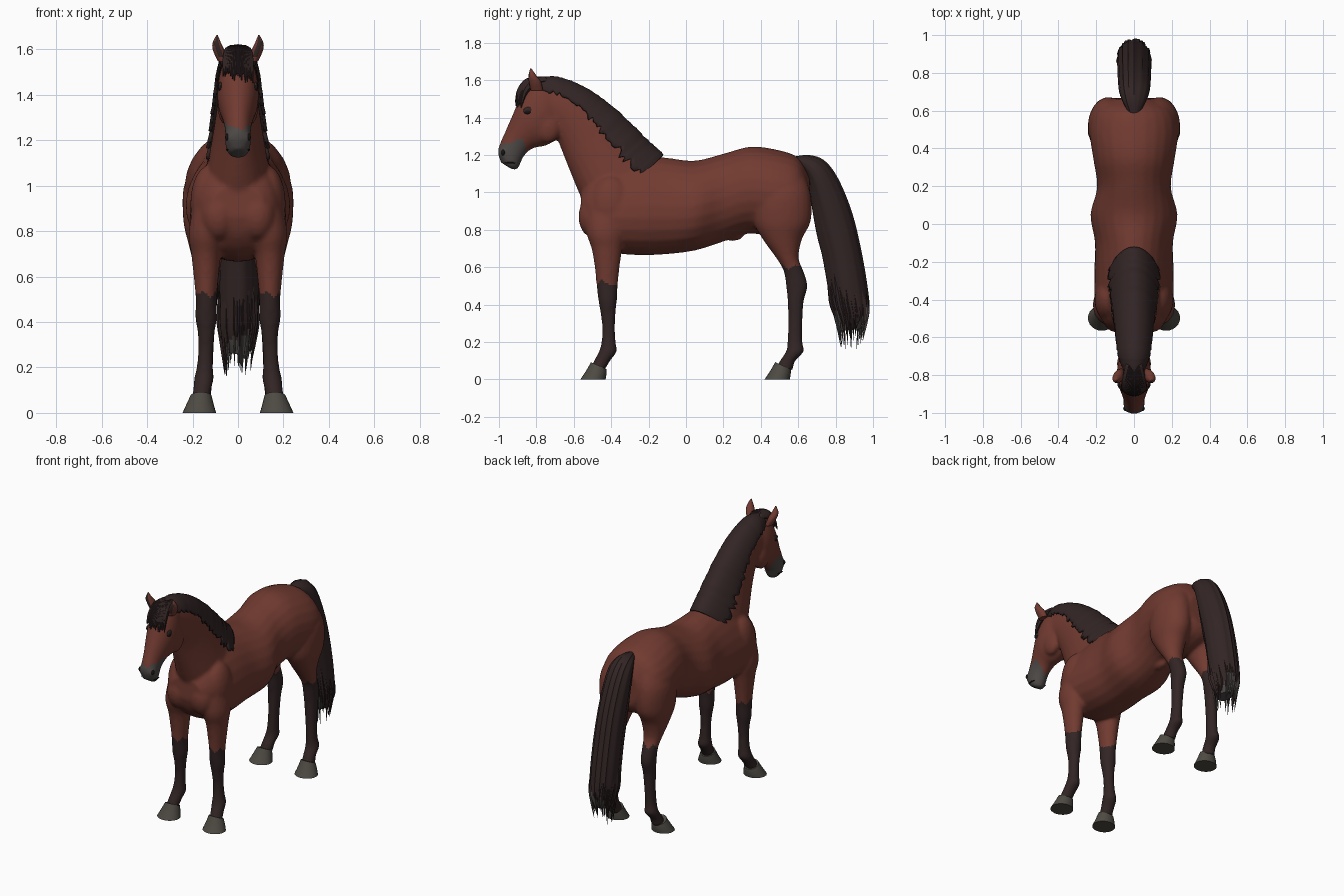
import bpy, bmesh, math, random
from mathutils import Matrix, Vector
from mathutils.bvhtree import BVHTree

random.seed(4)
cube = bpy.data.objects.get("Cube")
if cube:
    bpy.data.objects.remove(cube, do_unlink=True)


def material(name, r, g, b):
    m = bpy.data.materials.new(name)
    m.use_nodes = True
    m.diffuse_color = (r, g, b, 1)
    shader = m.node_tree.nodes["Principled BSDF"]
    shader.inputs["Base Color"].default_value = (r, g, b, 1)
    shader.inputs["Roughness"].default_value = 0.8
    return m


COAT = material("bay coat", 0.165, 0.043, 0.03)
DARK = material("dark hair", 0.032, 0.018, 0.018)
GREY = material("grey muzzle", 0.075, 0.066, 0.062)
HORN = material("hoof horn", 0.075, 0.068, 0.056)
BLACK = material("black", 0.008, 0.007, 0.007)


def spline(rows, steps):
    """Catmull-Rom interpolation of section tuples."""
    rows = [tuple(r) + (0,) * (7 - len(r)) for r in rows]
    out = []
    for i in range(len(rows) - 1):
        p0, p1 = rows[max(i - 1, 0)], rows[i]
        p2, p3 = rows[i + 1], rows[min(i + 2, len(rows) - 1)]
        for s in range(steps):
            t = s / steps
            out.append([b + t * ((c - a) + t * ((2*a - 5*b + 4*c - d) + t * (3*b - a - 3*c + d))) / 2
                        for a, b, c, d in zip(p0, p1, p2, p3)])
    return out + [list(rows[-1])]


def loft(bm, sections, sides=24, steps=4, side=1, arc=0, ripple=0, mat=0):
    """Section: two opposite points (y, z), (y, z), half width, x centre, pinch."""
    rings = []
    bumps = [1 + random.uniform(-ripple, ripple) for _ in range(sides)]
    for ya, za, yb, zb, w, x, pinch in spline(sections, steps):
        span = arc * random.uniform(0.9, 1.08)
        swell = random.uniform(1, 1.03)
        ring = []
        for k in range(sides):
            t = span * (2 * k / (sides - 1) - 1) if arc else math.tau * k / sides
            size = swell if arc else bumps[k]
            c, s = math.cos(t) * size, math.sin(t) * size
            ring.append(bm.verts.new((side * (x + w * s * (1 - pinch * c)),
                                      (ya + yb) / 2 + (ya - yb) / 2 * c,
                                      (za + zb) / 2 + (za - zb) / 2 * c)))
        rings.append(ring)
    faces = []
    for p, q in zip(rings, rings[1:]):
        for k in range(sides - 1 if arc else sides):
            n = (k + 1) % sides
            faces.append(bm.faces.new((p[k], p[n], q[n], q[k])))
    if not arc:
        faces += [bm.faces.new(rings[0]), bm.faces.new(rings[-1])]
    for f in faces:
        f.material_index = mat


def ball(bm, centre, radii):
    m = Matrix.Translation(centre) @ Matrix.Diagonal((*radii, 1))
    bmesh.ops.create_uvsphere(bm, u_segments=20, v_segments=12, radius=1, matrix=m)


def finish(bm, name, *mats, sharp=50):
    bmesh.ops.recalc_face_normals(bm, faces=bm.faces)
    me = bpy.data.meshes.new(name)
    bm.to_mesh(me)
    bm.free()
    for m in mats:
        me.materials.append(m)
    for p in me.polygons:
        p.use_smooth = True
    me.set_sharp_from_angle(angle=math.radians(sharp))
    ob = bpy.data.objects.new(name, me)
    bpy.context.scene.collection.objects.link(ob)
    return ob


# Body: torso, neck, head and legs blended into one skin
bm = bmesh.new()
torso = [(-.56, 1.0, -.565, .86, .11), (-.50, 1.10, -.53, .77, .165, 0, .1),
         (-.40, 1.17, -.44, .69, .20, 0, .25), (-.25, 1.20, -.27, .665, .205, 0, .25),
         (-.1, 1.185, -.1, .67, .205, 0, .15), (.05, 1.17, .05, .69, .23, 0, .08),
         (.21, 1.21, .18, .73, .195), (.35, 1.245, .33, .78, .215),
         (.5, 1.225, .5, .76, .235), (.6, 1.185, .62, .8, .2), (.66, 1.09, .67, .86, .1)]
neck = [(-.12, 1.17, -.50, .85, .15, 0, .2), (-.22, 1.25, -.565, .98, .13, 0, .2),
        (-.35, 1.38, -.615, 1.10, .108, 0, .1), (-.47, 1.475, -.655, 1.2, .092),
        (-.6, 1.55, -.695, 1.3, .08), (-.74, 1.58, -.74, 1.36, .072)]
head = [(-.74, 1.6, -.66, 1.36, .066), (-.82, 1.585, -.685, 1.29, .087),
        (-.885, 1.51, -.75, 1.25, .09), (-.925, 1.42, -.82, 1.235, .074),
        (-.96, 1.34, -.865, 1.195, .059), (-.995, 1.26, -.885, 1.155, .056),
        (-1.006, 1.215, -.90, 1.125, .054), (-.99, 1.16, -.925, 1.12, .035)]
for part in (torso, neck, head):
    loft(bm, part)

# Legs: height, front y, back y, half width, x centre
front_leg = [(.98, -.53, -.30, .07, .11), (.8, -.535, -.32, .085, .132),
             (.7, -.505, -.34, .066, .14), (.6, -.488, -.355, .055, .14),
             (.5, -.478, -.365, .046, .14), (.42, -.468, -.37, .048, .14),
             (.36, -.458, -.376, .038, .14), (.28, -.448, -.38, .033, .142),
             (.2, -.452, -.376, .036, .146), (.15, -.465, -.37, .043, .15),
             (.1, -.492, -.405, .04, .158), (.05, -.515, -.435, .042, .165)]
hind_leg = [(1.12, .42, .62, .08, .1), (1.0, .37, .665, .108, .13),
            (.85, .36, .668, .106, .135), (.75, .41, .62, .085, .135),
            (.65, .482, .602, .06, .135), (.58, .522, .628, .048, .135),
            (.5, .535, .65, .045, .135), (.42, .543, .63, .04, .137),
            (.3, .546, .622, .034, .14), (.2, .542, .622, .035, .145),
            (.15, .535, .63, .042, .15), (.1, .502, .585, .039, .155),
            (.05, .478, .57, .042, .16)]
for side in (1, -1):
    for leg in (front_leg, hind_leg):
        loft(bm, [(yf, z, yb, z, w, x) for z, yf, yb, w, x in leg], side=side)
    ball(bm, (side * .085, -.5, .87), (.08, .075, .11))      # breast
    ball(bm, (side * .125, -.4, .92), (.085, .12, .17))      # shoulder
    ball(bm, (side * .05, -.74, 1.35), (.04, .07, .085))     # cheek
    ball(bm, (side * .03, -.965, 1.21), (.026, .034, .034))  # nostril wing
ball(bm, (0, .25, .775), (.035, .06, .035))

body = finish(bm, "body", COAT, DARK, GREY)
remesh = body.modifiers.new("blend", 'REMESH')
remesh.mode = 'VOXEL'
remesh.voxel_size = .01
relax = body.modifiers.new("relax", 'SMOOTH')
relax.factor = .5
relax.iterations = 7
bpy.context.view_layer.update()
skin = bpy.data.meshes.new_from_object(body.evaluated_get(bpy.context.evaluated_depsgraph_get()))
body.modifiers.clear()
body.data = skin
skin.name = "body"
skin.materials.clear()
for m in (COAT, DARK, GREY):
    skin.materials.append(m)
for p in skin.polygons:
    x, y, z = p.center
    ragged = .012 * math.sin(90 * x + 60 * y)
    stocking = z < (.52 if y < 0 else .6) + ragged
    muzzle = y < -.86 + ragged / 2 and z < 1.25 + .3 * (y + 1) + ragged / 2
    p.material_index = 1 if stocking else 2 if muzzle else 0
    p.use_smooth = True
surface = BVHTree.FromPolygons([v.co for v in skin.vertices], [p.vertices[:] for p in skin.polygons])


def side_details(name, y, z, radii, mat):
    """Flattened shapes set on both sides of the head."""
    bm = bmesh.new()
    hit = surface.ray_cast(Vector((1, y, z)), Vector((-1, 0, 0)))[0]
    for side in (1, -1):
        ball(bm, (side * ((hit.x if hit else .04) - radii[0] * .4), y, z), radii)
    finish(bm, name, mat)


side_details("eyes", -.845, 1.43, (.012, .02, .014), BLACK)
side_details("eyelids", -.843, 1.437, (.009, .027, .02), DARK)
side_details("nostrils", -.978, 1.213, (.01, .012, .016), BLACK)
side_details("mouth", -.94, 1.158, (.007, .03, .004), BLACK)

# Hooves
bm = bmesh.new()
for side in (1, -1):
    for shift in (0, .985):
        loft(bm, [(-.508 + shift, .092, -.425 + shift, .055, .047, .163),
                  (-.535 + shift, .045, -.425 + shift, .03, .06, .167),
                  (-.565 + shift, 0, -.43 + shift, 0, .074, .17)], side=side, steps=2)
finish(bm, "hooves", HORN)

# Ears with dark insides
bm = bmesh.new()
for side in (1, -1):
    loft(bm, [(-.83, 1.545, -.765, 1.545, .02, .068), (-.84, 1.59, -.775, 1.59, .026, .083),
              (-.842, 1.625, -.80, 1.625, .02, .093), (-.833, 1.662, -.826, 1.662, .003, .092)],
         sides=14, side=side)
ears = finish(bm, "ears", COAT, DARK)
for p in ears.data.polygons:
    p.material_index = int(p.normal.y < -.75 and p.center.z > 1.57)

# Mane: ragged sheet over the crest
bm = bmesh.new()
loft(bm, [(-.80, 1.6, -.70, 1.42, .055), (-.71, 1.612, -.68, 1.38, .08), (-.6, 1.582, -.66, 1.31, .094),
          (-.46, 1.5, -.63, 1.2, .107), (-.33, 1.392, -.59, 1.12, .122, 0, .1),
          (-.21, 1.272, -.53, 1.0, .14, 0, .2), (-.125, 1.195, -.42, .91, .14, 0, .25)],
     sides=19, steps=9, arc=math.radians(73))
mane = finish(bm, "mane", DARK)
thick = mane.modifiers.new("thickness", 'SOLIDIFY')
thick.thickness = .014
thick.offset = 0

# Forelock
bm = bmesh.new()
for i in range(17):
    u = i / 8 - 1
    drop = random.uniform(0, .05)
    path = [(-.77, 1.605, .014, .03), (-.84, 1.592, .016, .045), (-.89, 1.54, .012, .058),
            (-.912, 1.5 - drop, .002, .066)]
    loft(bm, [(y - r + .03 * u * u, z + r, y + r + .03 * u * u, z - r, r, u * x)
              for y, z, r, x in path], sides=6)
finish(bm, "forelock", DARK)

# Tail with loose strands and faded tips
bm = bmesh.new()
loft(bm, [(.57, 1.19, .575, 1.165, .02), (.66, 1.197, .63, 1.1, .06), (.74, 1.165, .66, 1.02, .08),
          (.81, 1.07, .68, .9, .086), (.88, .9, .705, .77, .088), (.928, .71, .735, .65, .09),
          (.965, .5, .765, .48, .09), (.975, .37, .79, .36, .08), (.94, .27, .83, .26, .04)],
     sides=36, steps=6, ripple=.06)
for i in range(70):
    t = random.uniform(0, math.tau)
    c, s = math.cos(t), math.sin(t)
    end, r = random.uniform(.16, .34), random.uniform(.006, .014)
    path = [(.84 + .08 * c, .6, .6, .075), (.87 + .095 * c, .42, 1, .082),
            (.885 + .085 * c, .34, .9, .075), (.885 + .06 * c, end, .1, .058)]
    loft(bm, [(y - r * k, z, y + r * k, z, r * k, x * s) for y, z, k, x in path],
         sides=5, steps=3)
tail = finish(bm, "tail", DARK, GREY)
for p in tail.data.polygons:
    x, y, z = p.center
    p.material_index = int(z < .36 + .04 * math.sin(70 * y + 50 * x) and abs(x) < .05 and y > .8)
